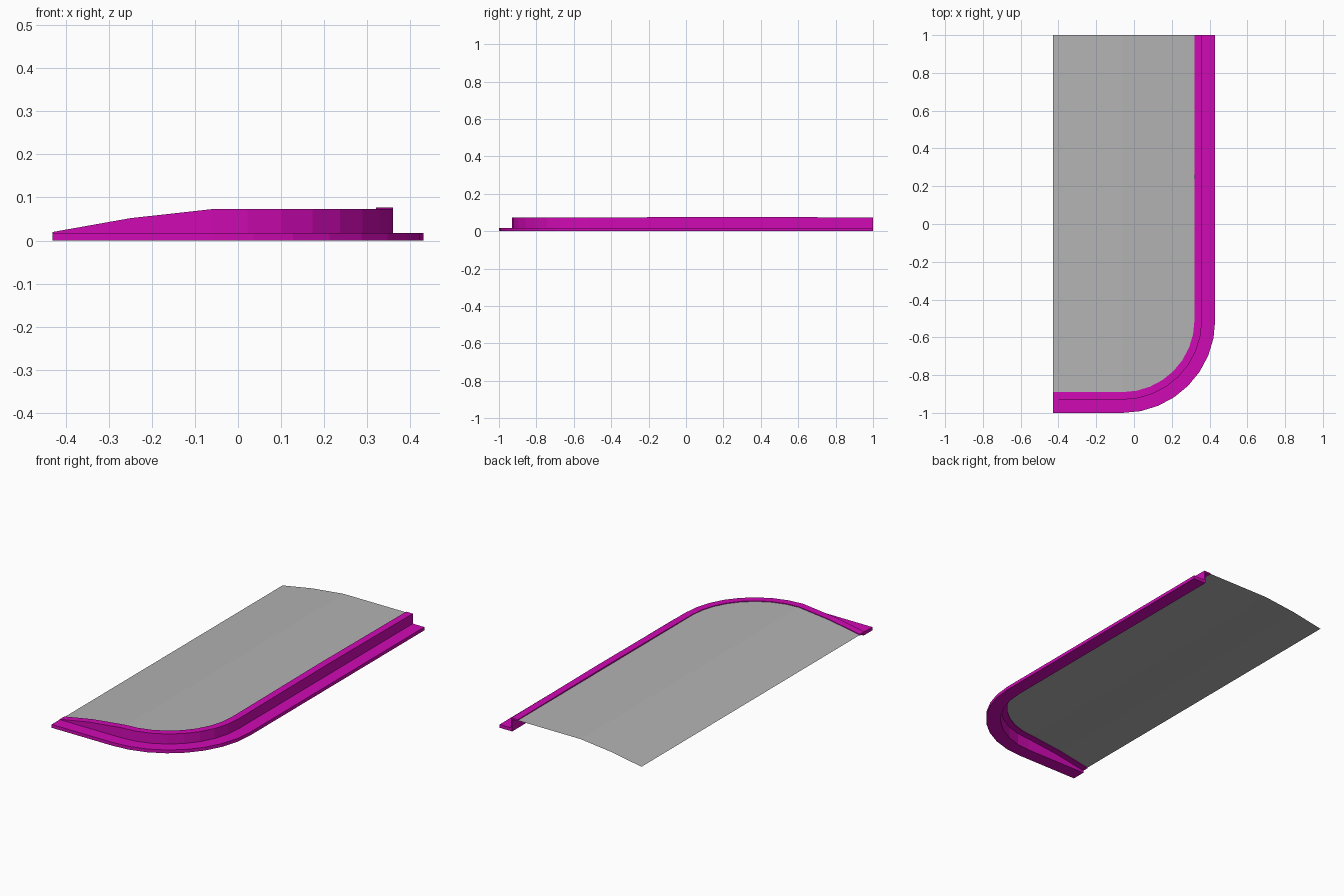
import bpy, bmesh, math
from mathutils import Vector

cube = bpy.data.objects.get("Cube")
if cube:
    bpy.data.objects.remove(cube)


def material(name, colour):
    m = bpy.data.materials.new(name)
    m.diffuse_color = (*colour, 1)
    m.use_nodes = True
    m.node_tree.nodes["Principled BSDF"].inputs["Base Color"].default_value = (*colour, 1)
    return m


magenta = material("magenta", (0.63, 0.003, 0.46))
grey = material("grey", (0.45, 0.45, 0.45))

HALF, CX, CY = 0.43, -0.06, -0.51      # half width, corner centre
INNER, LEDGE, WIDTH = 0.38, 0.04, 0.11  # inner radius, ledge and total trim width
FLANGE, LIP, TOP = 0.018, 0.008, 0.073
STEPS = 8


def height(x):
    """Crowned surface: slopes down toward the right edge."""
    if x < -0.25:
        return 0.02 + (x + HALF) / 0.18 * 0.032
    if x < CX:
        return 0.052 + (x + 0.25) / 0.19 * (TOP - 0.052)
    return TOP


def make_object(name, bm, mat):
    bmesh.ops.recalc_face_normals(bm, faces=bm.faces)
    mesh = bpy.data.meshes.new(name)
    bm.to_mesh(mesh)
    bm.free()
    mesh.materials.append(mat)
    obj = bpy.data.objects.new(name, mesh)
    bpy.context.collection.objects.link(obj)
    return obj


def trim(name, stations):
    """Sweep the flanged section along (centre x, centre y, angle, top) stations."""
    bm = bmesh.new()
    rings = []
    for x, y, a, h in stations:
        section = [(0, h), (LEDGE, h), (LEDGE, FLANGE), (WIDTH, FLANGE), (WIDTH, 0),
                   (LEDGE - 0.006, 0), (LEDGE - 0.006, h - LIP), (0, h - LIP)]
        rings.append([bm.verts.new((x + (INNER + d) * math.cos(a),
                                    y + (INNER + d) * math.sin(a), z)) for d, z in section])
    for r, s in zip(rings, rings[1:]):
        for i in range(len(r)):
            j = (i + 1) % len(r)
            bm.faces.new((r[i], r[j], s[j], s[i]))
    for ring in (rings[0], rings[-1]):
        bm.faces.new(ring)
    return make_object(name, bm, magenta)


# Front trim with its rounded corner
angles = [-math.pi / 2 * (1 - i / STEPS) for i in range(STEPS + 1)]
front = [(x, CY, -math.pi / 2, height(x)) for x in (-HALF, -0.25)]
trim("front_corner_trim", front + [(CX, CY, a, TOP) for a in angles])

# Two straight side trims
trim("side_trim_middle", [(CX, CY, 0, TOP), (CX, 0.25, 0, 0.077)])
trim("side_trim_rear", [(CX, 0.25, 0, 0.077), (CX, 1, 0, TOP)])

# Crowned sheet tucked under the ledge
bm = bmesh.new()
edge = INNER + 0.02
outline = [(-HALF, CY - edge), (-0.25, CY - edge)]
outline += [(CX + edge * math.cos(a), CY + edge * math.sin(a)) for a in angles]
columns = []
for x, y in outline:
    z = height(x) - 0.004
    columns.append([bm.verts.new(Vector((x, v, z))) for v in (y, 1)])
for a, b in zip(columns, columns[1:]):
    bm.faces.new((a[0], b[0], b[1], a[1]))
make_object("cover_sheet", bm, grey)
